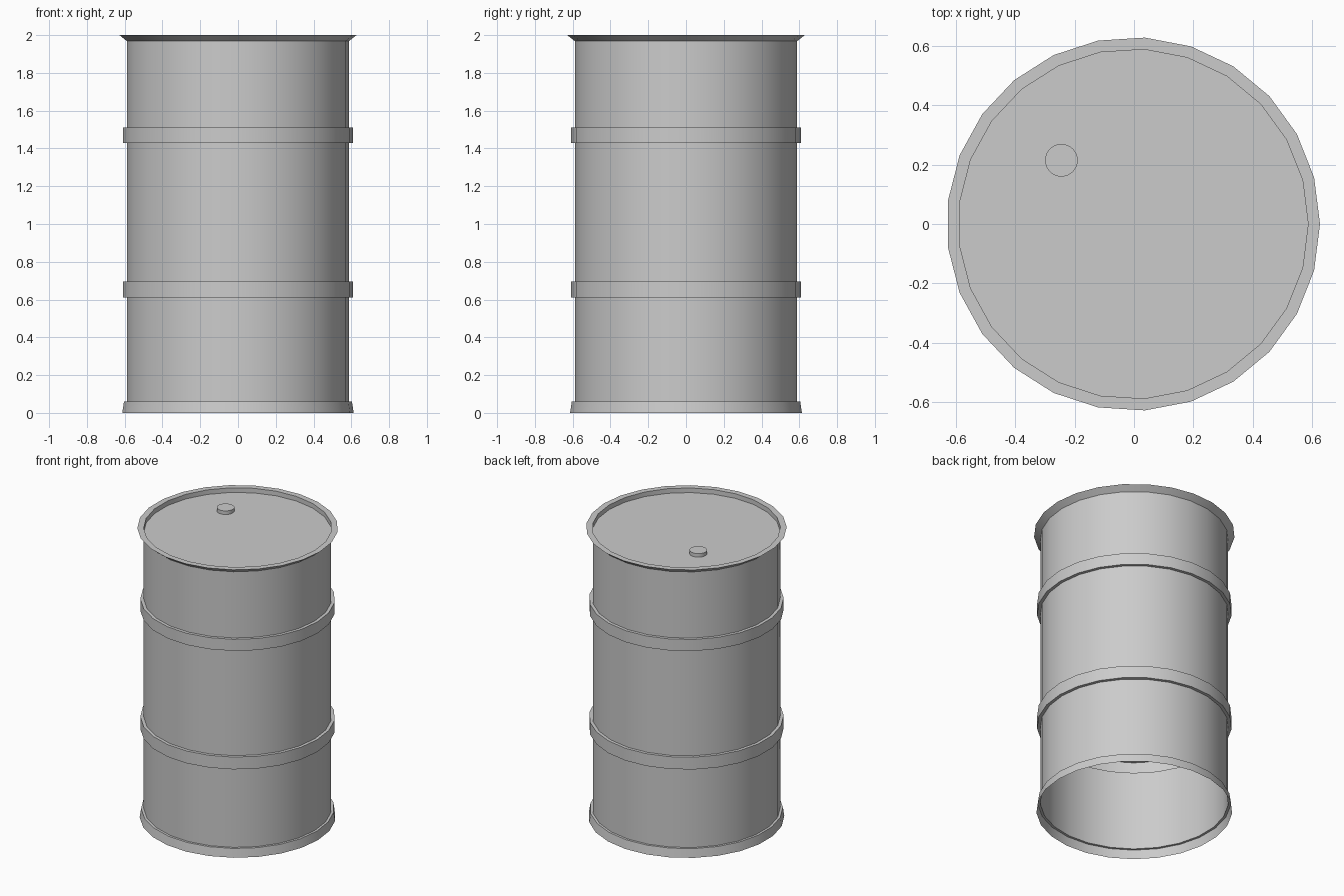
import bpy, bmesh, math

if "Cube" in bpy.data.objects:
    bpy.data.objects.remove(bpy.data.objects["Cube"])

SIDES = 25
CX = -0.0025  # odd side count: centres the bounds on x = 0


def lathe(name, profile, sides, cx=0.0, cy=0.0, cap_end=False):
    """Revolve (radius, z) points, optionally closing the last ring."""
    bm = bmesh.new()
    rings = []
    for r, z in profile:
        ring = []
        for i in range(sides):
            a = 2 * math.pi * i / sides
            ring.append(bm.verts.new((cx + r * math.cos(a), cy + r * math.sin(a), z)))
        rings.append(ring)
    for lo, hi in zip(rings, rings[1:]):
        for i in range(sides):
            j = (i + 1) % sides
            bm.faces.new((lo[i], lo[j], hi[j], hi[i]))
    if cap_end:
        bm.faces.new(rings[-1])
    mesh = bpy.data.meshes.new(name)
    bm.to_mesh(mesh)
    bm.free()
    obj = bpy.data.objects.new(name, mesh)
    bpy.context.collection.objects.link(obj)
    bpy.ops.object.select_all(action='DESELECT')
    obj.select_set(True)
    bpy.context.view_layer.objects.active = obj
    bpy.ops.object.shade_smooth_by_angle(angle=math.radians(30))
    return obj


# Thin shell, open underneath: foot flare, two raised hoops, flared rim, sunken lid
R, HOOP = 0.59, 0.611
profile = [(0.615, 0.0), (0.606, 0.06), (R, 0.06)]
for z0, z1 in ((0.61, 0.695), (1.43, 1.51)):
    profile += [(R, z0), (HOOP, z0), (HOOP, z1), (R, z1)]
profile += [(R, 1.968), (0.63, 2.0), (R, 2.0), (R, 1.968)]
lathe("barrel_shell", profile, SIDES, CX, 0.0, cap_end=True)

# Bung cap on the lid
lathe("bung_cap", [(0.055, 1.966), (0.055, 1.993)], 32, -0.245, 0.215, cap_end=True)
